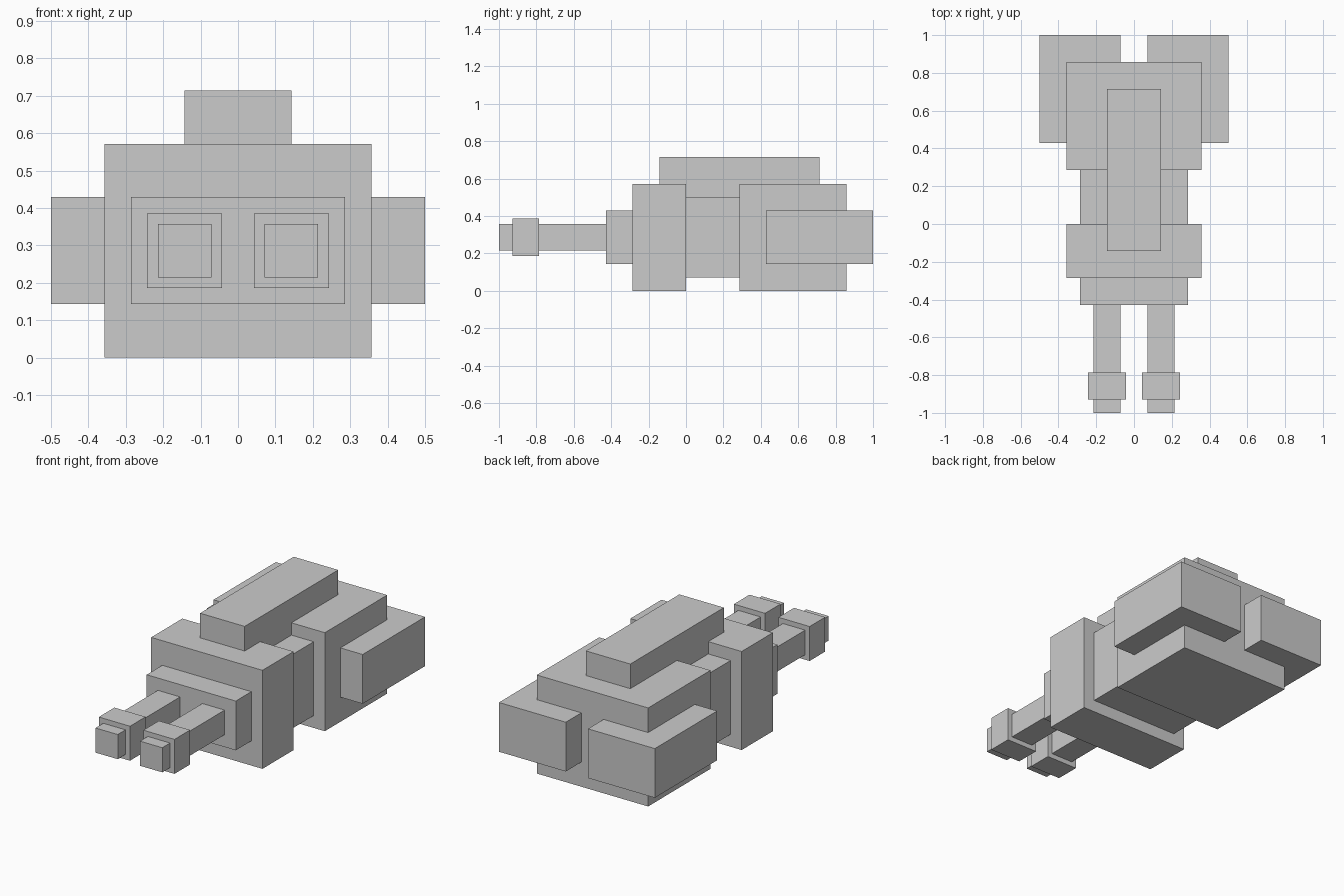
import bpy
import bmesh
from mathutils import Vector

if "Cube" in bpy.data.objects:
    bpy.data.objects.remove(bpy.data.objects["Cube"])

U = 1 / 14  # block unit


def box(name, lo, hi):
    """Axis-aligned block between two corners given in block units."""
    lo, hi = Vector(lo) * U, Vector(hi) * U
    bm = bmesh.new()
    bmesh.ops.create_cube(bm, size=1)
    bmesh.ops.scale(bm, vec=hi - lo, verts=bm.verts)
    mesh = bpy.data.meshes.new(name)
    bm.to_mesh(mesh)
    bm.free()
    obj = bpy.data.objects.new(name, mesh)
    obj.location = (lo + hi) / 2
    bpy.context.collection.objects.link(obj)
    return obj


# Central body, front to back
box("front_plate", (-4, -6, 2), (4, -4, 6))
box("front_block", (-5, -4, 0), (5, 0, 8))
box("middle_core", (-4, 0, 1), (4, 4, 7))
box("rear_block", (-5, 4, 0), (5, 12, 8))
box("top_rail", (-2, -2, 7), (2, 10, 10))

# Paired parts, mirrored left and right
paired = {
    "barrel": ((1, -14, 3), (3, -6, 5)),
    "muzzle_collar": ((0.6, -13, 2.6), (3.4, -11, 5.4)),
    "rear_pod": ((1, 6, 2), (7, 14, 6)),
}
for name, (lo, hi) in paired.items():
    box(name + "_right", lo, hi)
    box(name + "_left", (-hi[0], lo[1], lo[2]), (-lo[0], hi[1], hi[2]))
